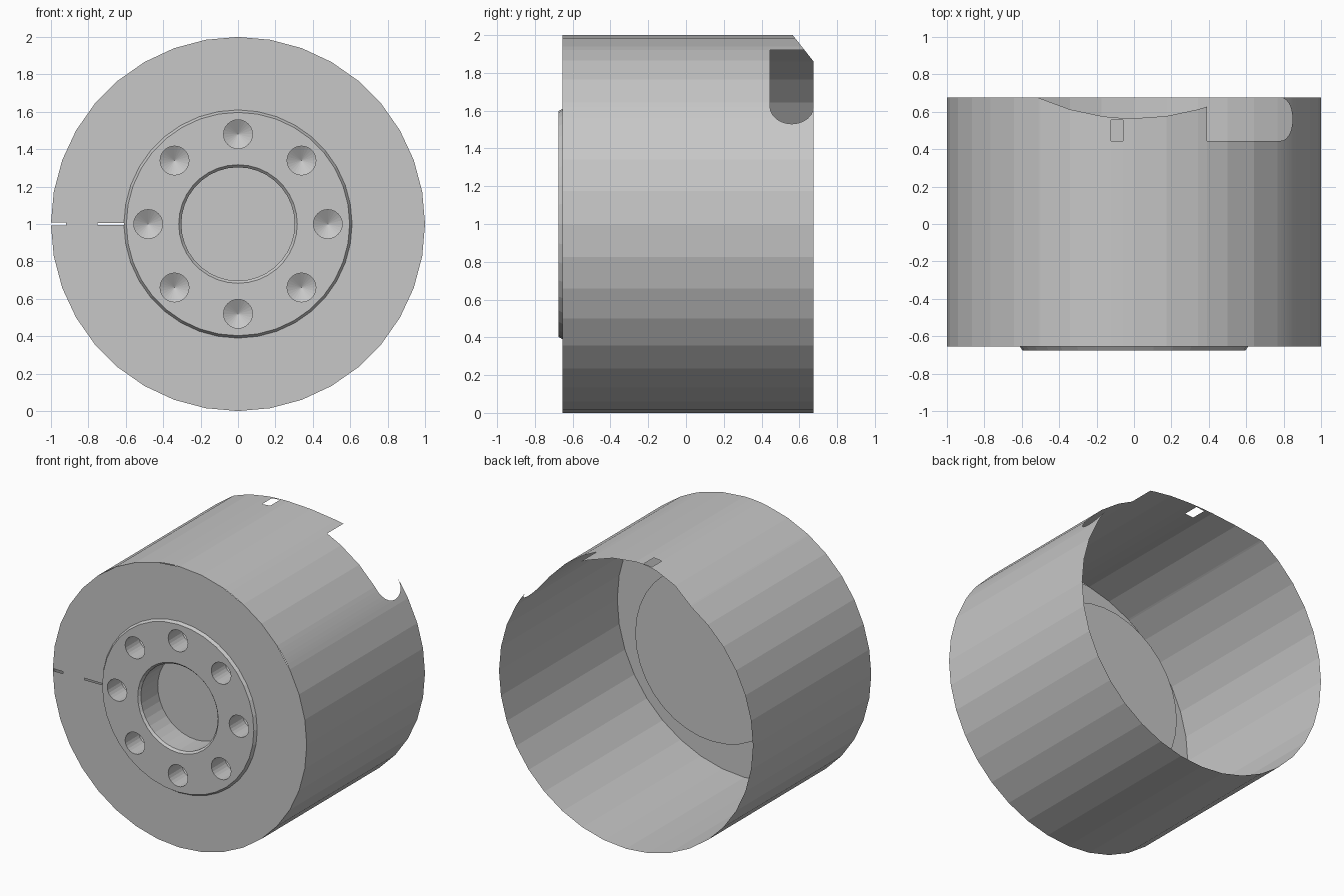
import bpy, bmesh, math

if "Cube" in bpy.data.objects:
    bpy.data.objects.remove(bpy.data.objects["Cube"])

SIDES = 36
Y_FRONT, Y_BACK = -0.655, 0.675

grey = bpy.data.materials.new("plain_grey")
grey.diffuse_color = (0.57, 0.57, 0.57, 1)
grey.use_nodes = True
grey.node_tree.nodes["Principled BSDF"].inputs["Base Color"].default_value = grey.diffuse_color


def polar(r, deg, y):
    a = math.radians(deg)
    return (r * math.cos(a), y, 1 + r * math.sin(a))


def make_object(name, bm, recalc=False):
    bmesh.ops.remove_doubles(bm, verts=bm.verts, dist=1e-5)
    bmesh.ops.dissolve_degenerate(bm, edges=bm.edges, dist=1e-5)
    if recalc:
        bmesh.ops.recalc_face_normals(bm, faces=bm.faces)
    mesh = bpy.data.meshes.new(name)
    bm.to_mesh(mesh)
    bm.free()
    mesh.materials.append(grey)
    ob = bpy.data.objects.new(name, mesh)
    bpy.context.collection.objects.link(ob)
    return ob


def add_face(bm, pts):
    bm.faces.new([bm.verts.new(p) for p in pts])


def lathe(bm, profile, sides, place):
    """Closed solid of revolution; profile of (r, y) starts and ends at r = 0."""
    for i in range(sides):
        a0, a1 = 360 * i / sides, 360 * (i + 1) / sides
        for (r0, y0), (r1, y1) in zip(profile, profile[1:]):
            pts = [place(r0, a0, y0), place(r1, a0, y1)]
            if r1 > 0:
                pts.append(place(r1, a1, y1))
            if r0 > 0:
                pts.append(place(r0, a1, y0))
            add_face(bm, pts)


# Notch, sloped rear cut and window, given as angles around the shell
NOTCH_END, NOTCH_CORNER, NOTCH_TOP = 32.0, 38.3, 67.0
WIN_A, WIN_B = 93.3, 97.0


def rear_edge(a):
    z = 1 + math.sin(math.radians(a))
    return min(Y_BACK, 0.565 + (2 - z) * 0.79)


def notch_arc(a):
    t = (NOTCH_CORNER - a) / (NOTCH_CORNER - NOTCH_END)
    return 0.115 * math.sqrt(max(0, 1 - t * t))


def spans(a, mid):
    """Solid stretches along y at angle a, for the column centred at mid."""
    if NOTCH_END < mid < NOTCH_CORNER:
        h = notch_arc(a)
        return [(Y_FRONT, 0.56 - h), (0.56 + h, Y_BACK)]
    if NOTCH_CORNER < mid < NOTCH_TOP:
        return [(Y_FRONT, 0.445)]
    if NOTCH_TOP < mid < 125:
        if WIN_A < mid < WIN_B:
            return [(Y_FRONT, 0.445), (0.555, rear_edge(a))]
        return [(Y_FRONT, rear_edge(a))]
    return [(Y_FRONT, Y_BACK)]


# Outer shell: thin open tube with rear cutouts
angles = sorted(set([360 / SIDES * i for i in range(SIDES + 1)]
                    + [NOTCH_END, 32.3, 33, 34, 35.5, 37, NOTCH_CORNER, NOTCH_TOP,
                       WIN_A, WIN_B, 120.7]))
bm = bmesh.new()
for a0, a1 in zip(angles, angles[1:]):
    mid = (a0 + a1) / 2
    for (lo0, hi0), (lo1, hi1) in zip(spans(a0, mid), spans(a1, mid)):
        add_face(bm, [polar(1, a0, hi0), polar(1, a1, hi1),
                      polar(1, a1, lo1), polar(1, a0, lo0)])
make_object("outer_shell", bm)

# Front wall: thin ring with two index slits on the left
bm = bmesh.new()
slit = 0.45
ring_angles = sorted([360 / SIDES * i for i in range(SIDES + 1) if i != SIDES // 2]
                     + [180 - slit, 180 + slit])
for a0, a1 in zip(ring_angles, ring_angles[1:]):
    in_slit = abs((a0 + a1) / 2 - 180) < 0.1
    r0, r1 = (0.75, 0.92) if in_slit else (0.61, 1.0)
    add_face(bm, [polar(r0, a0, Y_FRONT), polar(r1, a0, Y_FRONT),
                  polar(r1, a1, Y_FRONT), polar(r0, a1, Y_FRONT)])
make_object("front_wall", bm)

# Hub: solid disc with chamfered boss, central recess and flat back
bm = bmesh.new()
lathe(bm, [(0, -0.30), (0.61, -0.30), (0.61, -0.655), (0.597, -0.675),
           (0.317, -0.675), (0.303, -0.66), (0.303, -0.47), (0, -0.47)],
      SIDES, polar)
hub = make_object("hub", bm, True)

# Eight drilled holes with conical bottoms
bm = bmesh.new()
for k in range(8):
    cx, _, cz = polar(0.48, 45 * k, 0)

    def place(r, a, y, cx=cx, cz=cz):
        x, y, z = polar(r, a, y)
        return (x + cx, y, z - 1 + cz)

    lathe(bm, [(0, -0.75), (0.077, -0.75), (0.077, -0.52), (0, -0.475)], 24, place)
cutter = make_object("hole_cutter", bm, True)
cutter.hide_render = True

mod = hub.modifiers.new("holes", 'BOOLEAN')
mod.operation = 'DIFFERENCE'
mod.solver = 'EXACT'
mod.object = cutter
bpy.context.view_layer.objects.active = hub
bpy.ops.object.modifier_apply(modifier=mod.name)
bpy.data.objects.remove(cutter)
